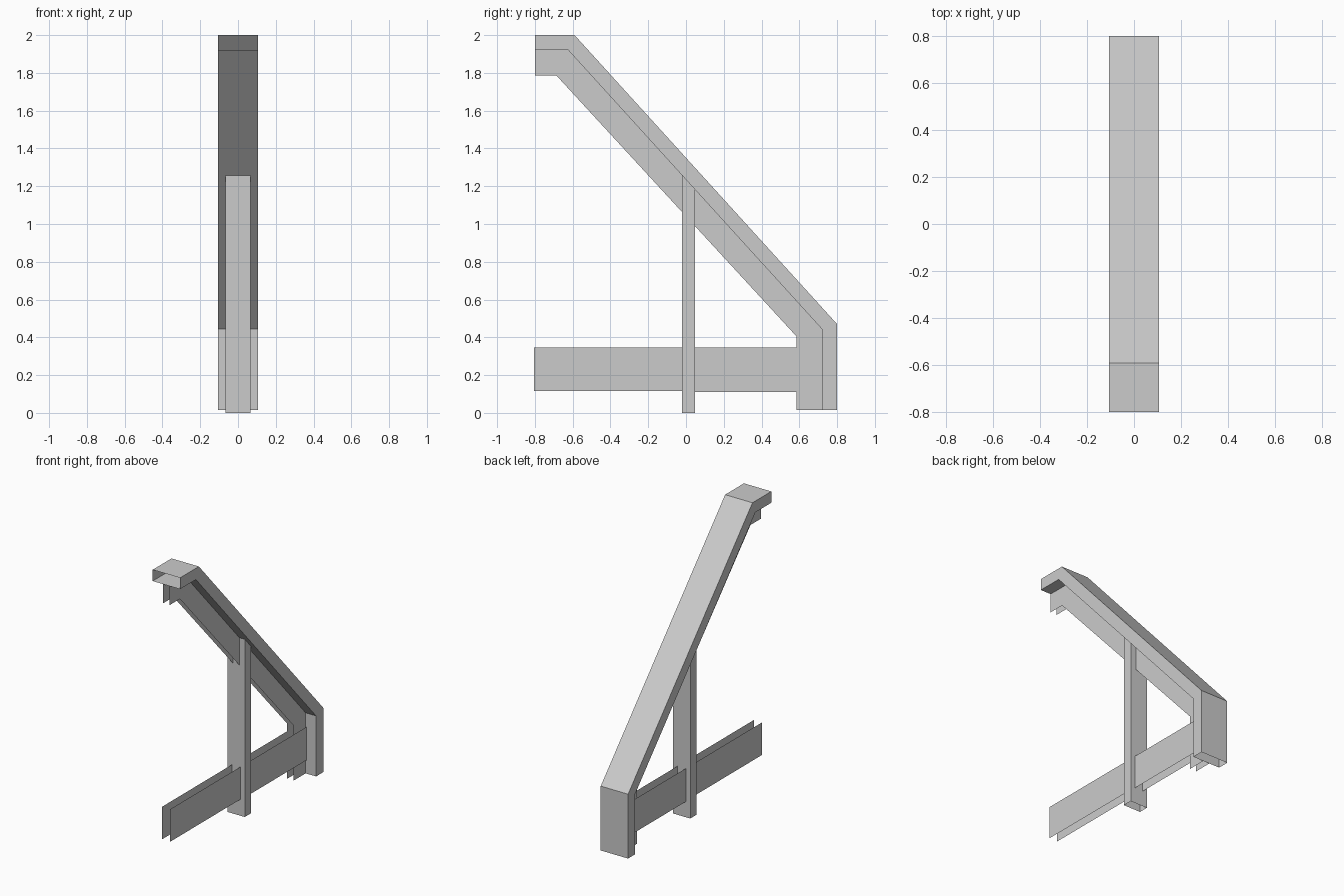
import bpy

old = bpy.data.objects.get("Cube")
if old:
    bpy.data.objects.remove(old, do_unlink=True)

grey = bpy.data.materials.new("plain grey")
grey.use_nodes = True
colour = (0.6, 0.6, 0.6, 1)
grey.diffuse_color = colour
grey.node_tree.nodes["Principled BSDF"].inputs["Base Color"].default_value = colour


def build(name, verts, faces):
    mesh = bpy.data.meshes.new(name)
    mesh.from_pydata(verts, [], faces)
    mesh.materials.append(grey)
    obj = bpy.data.objects.new(name, mesh)
    bpy.context.collection.objects.link(obj)
    return obj


def tube(name, rails, half):
    """Open-ended rectangular tube between pairs of outer and inner (y, z) points."""
    verts, faces = [], []
    for (oy, oz), (iy, iz) in rails:
        verts += [(-half, oy, oz), (half, oy, oz), (half, iy, iz), (-half, iy, iz)]
    for ring in range(len(rails) - 1):
        a, b = ring * 4, ring * 4 + 4
        for k in range(4):
            n = (k + 1) % 4
            faces.append((a + k, a + n, b + n, b + k))
    return build(name, verts, faces)


def plate(name, rails, x):
    """Thin sheet at one x, between pairs of upper and lower (y, z) points."""
    verts = [(x, y, z) for pair in rails for y, z in pair]
    faces = []
    for k in range(0, len(verts) - 2, 2):
        quad = (k, k + 1, k + 3, k + 2)
        faces.append(quad if x > 0 else quad[::-1])
    return build(name, verts, faces)


def height(p, q, y):
    return p[1] + (q[1] - p[1]) * (y - p[0]) / (q[0] - p[0])


# Bends of the frame: outer skin, inner skin, free edge of the web
outer = [(-0.80, 2.0), (-0.59, 2.0), (0.80, 0.47), (0.80, 0.015)]
inner = [(-0.80, 1.92), (-0.623, 1.92), (0.72, 0.443), (0.72, 0.015)]
edge = [(-0.80, 1.785), (-0.685, 1.785), (0.585, 0.405), (0.585, 0.015)]
post_front, post_back = -0.02, 0.048

# Bent flange along the top and down the back
tube("bent_flange", list(zip(outer, inner)), 0.107)

# Upright post, cut to the slope
rails = [((post_back, 0), (post_front, 0)),
         ((post_back, height(inner[1], inner[2], post_back)),
          (post_front, height(inner[1], inner[2], post_front)))]
tube("post", rails, 0.067)

# Paired webs and horizontal beams, interrupted by the post
web = list(zip(inner, edge))
cuts = [((y, height(inner[1], inner[2], y)), (y, height(edge[1], edge[2], y)))
        for y in (post_front, post_back)]
for side, sign in (("left", 1), ("right", -1)):
    plate(f"{side}_upper_web", web[:2] + cuts[:1], sign * 0.025)
    plate(f"{side}_lower_web", cuts[1:] + web[2:], sign * 0.025)
    for part, y0, y1, low in (("front", -0.805, post_front, 0.115),
                              ("back", post_back, 0.72, 0.11)):
        plate(f"{side}_{part}_beam",
              [((y, 0.345), (y, low)) for y in (y0, y1)], sign * 0.032)
